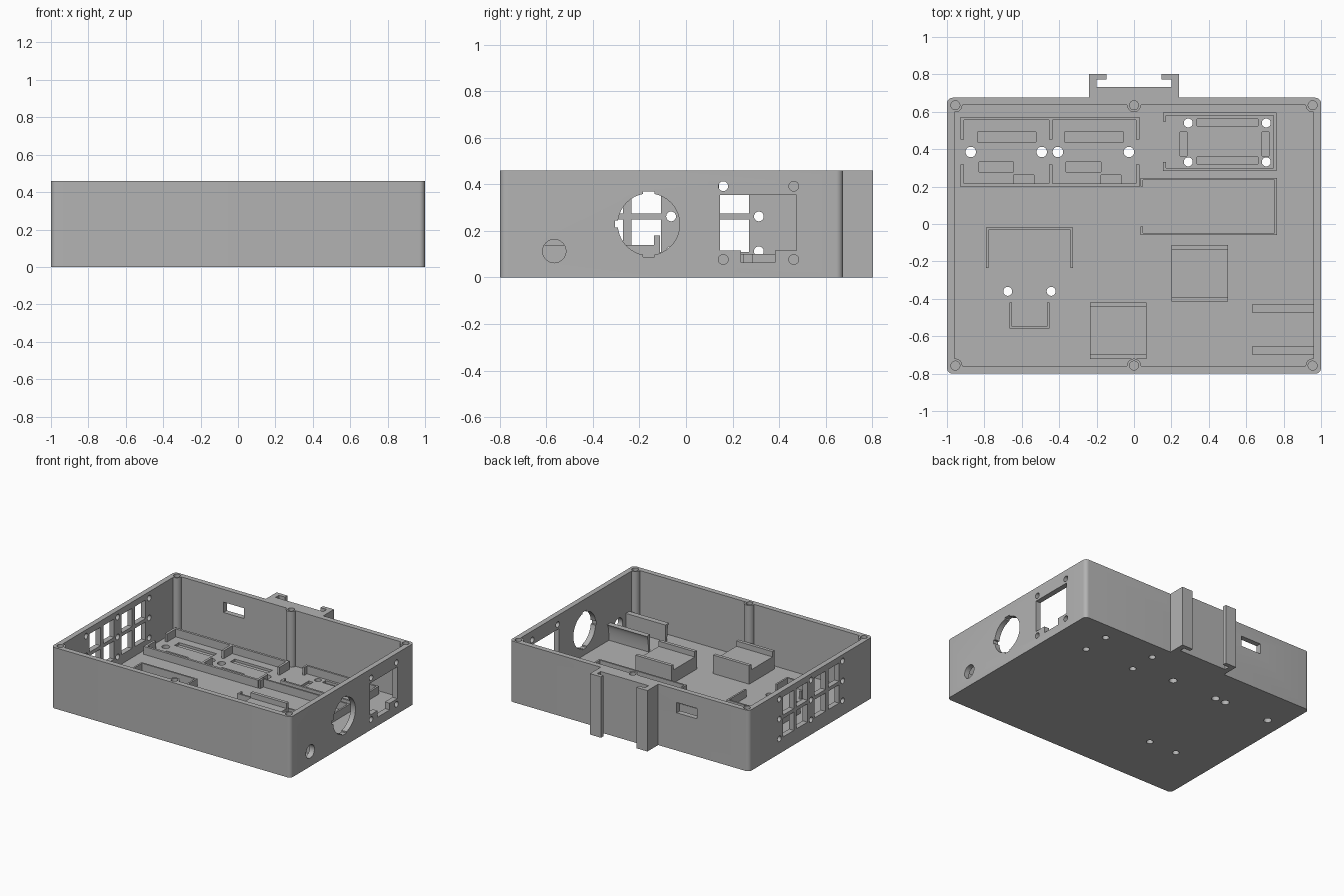
import bpy, bmesh, math
from mathutils import Matrix

if "Cube" in bpy.data.objects:
    bpy.data.objects.remove(bpy.data.objects["Cube"], do_unlink=True)

grey = bpy.data.materials.new("light_grey_plastic")
grey.use_nodes = True
grey.diffuse_color = (0.45, 0.45, 0.45, 1)
grey.node_tree.nodes["Principled BSDF"].inputs["Base Color"].default_value = (0.45, 0.45, 0.45, 1)

W, FRONT, BACK, TOP = 1.0, -0.8, 0.675, 0.46   # case extents
T = 0.04                                       # wall and floor thickness
RIB = 0.1                                      # top of the board frames


def finish(name, bm):
    bmesh.ops.recalc_face_normals(bm, faces=bm.faces[:])
    mesh = bpy.data.meshes.new(name)
    bm.to_mesh(mesh)
    bm.free()
    mesh.materials.append(grey)
    ob = bpy.data.objects.new(name, mesh)
    bpy.context.collection.objects.link(ob)
    return ob


def add_box(bm, x0, x1, y0, y1, z0, z1):
    mat = Matrix.Translation(((x0 + x1) / 2, (y0 + y1) / 2, (z0 + z1) / 2))
    mat = mat @ Matrix.Diagonal((x1 - x0, y1 - y0, z1 - z0, 1))
    return bmesh.ops.create_cube(bm, size=1, matrix=mat)["verts"]


def box(name, *bounds):
    bm = bmesh.new()
    add_box(bm, *bounds)
    return finish(name, bm)


def boxes(name, bounds):
    bm = bmesh.new()
    for b in bounds:
        add_box(bm, *b)
    return finish(name, bm)


def cylinder(name, centre, r, length, axis="Z"):
    bm = bmesh.new()
    mat = Matrix.Translation(centre)
    if axis == "X":
        mat = mat @ Matrix.Rotation(math.pi / 2, 4, "Y")
    bmesh.ops.create_cone(bm, cap_ends=True, segments=40, radius1=r, radius2=r, depth=length, matrix=mat)
    return finish(name, bm)


def prism(name, points, to_3d, shift):
    bm = bmesh.new()
    face = bm.faces.new([bm.verts.new(to_3d(*p)) for p in points])
    ext = bmesh.ops.extrude_face_region(bm, geom=[face])["geom"]
    bmesh.ops.translate(bm, vec=shift, verts=[v for v in ext if isinstance(v, bmesh.types.BMVert)])
    return finish(name, bm)


def cut(target, cutters):
    for c in cutters:
        mod = target.modifiers.new("cut", "BOOLEAN")
        mod.operation, mod.solver, mod.object = "DIFFERENCE", "EXACT", c
        bpy.context.view_layer.objects.active = target
        bpy.ops.object.modifier_apply(modifier=mod.name)
        bpy.data.objects.remove(c, do_unlink=True)


def smooth(ob):
    bpy.ops.object.select_all(action="DESELECT")
    ob.select_set(True)
    bpy.context.view_layer.objects.active = ob
    bpy.ops.object.shade_smooth_by_angle(angle=math.radians(30))


# Outer case with rounded upright corners
bm = bmesh.new()
add_box(bm, -W, W, FRONT, BACK, 0, TOP)
upright = [e for e in bm.edges if abs(e.verts[0].co.z - e.verts[1].co.z) > 0.1]
bmesh.ops.bevel(bm, geom=upright, offset=0.03, segments=6, profile=0.5, affect="EDGES")
case = finish("case", bm)

# Cavity that leaves the six screw posts standing
posts = [(x, y) for x in (-0.955, 0, 0.955) for y in (FRONT + 0.043, BACK - 0.04)]
cavity = box("cavity", -W + T, W - T, FRONT + T, BACK - T, T, 1)
cut(cavity, [cylinder("post", (x, y, 0.5), 0.037, 2) for x, y in posts])
cut(case, [cavity])
cut(case, [cylinder("screw_bore", (x, y, TOP), 0.024, 0.3) for x, y in posts])

# Right-hand wall: sockets, cable hole and screws
SIDE = (0.93, 1.07)
cut(case, [
    cylinder("cable_hole", (W, -0.566, 0.113), 0.05, 0.14, "X"),
    cylinder("round_socket", (W, -0.16, 0.228), 0.133, 0.14, "X"),
    box("upright_keys", *SIDE, -0.185, -0.135, 0.087, 0.37),
    box("side_key", *SIDE, -0.305, -0.2, 0.215, 0.245),
    box("square_socket", *SIDE, 0.146, 0.474, 0.115, 0.355),
    box("socket_notch", *SIDE, 0.236, 0.382, 0.065, 0.2)])
cut(case, [cylinder("socket_screw", (W, y, z), 0.021, 0.14, "X")
           for y in (0.16, 0.463) for z in (0.077, 0.392)])

# Left-hand wall: eight windows and nine screw holes
cut(case, [box("window", -1.07, -0.93, y - 0.064, y + 0.064, z, z + 0.138)
           for y in (0.206, 0.043, -0.171, -0.334) for z in (0.11, 0.275)])
cut(case, [cylinder("window_screw", (-W, y, z), 0.021, 0.14, "X")
           for y in (0.313, -0.064, -0.441) for z in (0.112, 0.262, 0.412)])

# Back wall slot
cut(case, [box("port_slot", -0.565, -0.395, BACK - 0.07, BACK + 0.05, 0.285, 0.363)])

# Screw holes through the floor
twin_x, board_x, board_y = (-0.873, -0.493, -0.407, -0.027), (0.29, 0.707), (0.54, 0.332)
holes = [(x, 0.385, 0.028) for x in twin_x] + [(x, -0.36, 0.024) for x in (-0.675, -0.443)]
holes += [(x, y, 0.024) for x in board_x for y in board_y]
cut(case, [cylinder("floor_hole", (x, y, 0), r, 0.2) for x, y, r in holes])

# Shallow pin pockets in the floor
pockets = []
for dx in (0, 0.466):
    pockets += [(-0.837 + dx, -0.523 + dx, 0.438, 0.492), (-0.83 + dx, -0.643 + dx, 0.277, 0.332),
                (-0.643 + dx, -0.535 + dx, 0.214, 0.262)]
pockets += [(0.337, 0.664, y, y + 0.037) for y in (0.525, 0.321)]
pockets += [(x, x + 0.037, 0.364, 0.493) for x in (0.246, 0.685)]
cut(case, [box("pocket", *p, 0.022, 0.07) for p in pockets])
smooth(case)


def board_frame(name, x0, x1, y0, y1, t, left=None, right=None, back=True, front=True):
    """Ribs around a board; left/right give the length of the corner pieces, None is a full rib."""
    z = (T - 0.004, RIB)
    parts = []
    if back:
        parts.append((x0, x1, y1 - t, y1, *z))
    if front:
        parts.append((x0, x1, y0, y0 + t, *z))
    for xa, n in ((x0, left), (x1 - t, right)):
        if n is None:
            parts.append((xa, xa + t, y0, y1, *z))
        else:
            parts += [(xa, xa + t, y0, y0 + n, *z), (xa, xa + t, y1 - n, y1, *z)]
    return boxes(name, parts)


board_frame("twin_frame_outer", -0.927, -0.436, 0.198, 0.573, 0.018, 0.12, 0.12)
board_frame("twin_frame_inner", -0.454, 0.03, 0.198, 0.573, 0.018, 0.12, 0.12)
board_frame("small_board_frame", 0.155, 0.762, 0.284, 0.595, 0.015, 0.047)
board_frame("long_board_frame", 0.035, 0.765, -0.06, 0.247, 0.013, 0.047)
board_frame("wide_u_frame", -0.792, -0.326, -0.235, -0.02, 0.013, front=False)
board_frame("narrow_u_frame", -0.665, -0.452, -0.56, -0.42, 0.013, back=False)

# Raised cradles with a lip at each end
for name, x, y in (("rear_cradle", 0.2, -0.415), ("front_cradle", -0.235, -0.722)):
    prism(name, [(0, 0.036), (0.303, 0.036), (0.303, 0.18), (0.278, 0.18), (0.278, 0.14),
                 (0.025, 0.14), (0.025, 0.18), (0, 0.18)],
          lambda a, b: (x, y + a, b), (0.302, 0, 0))

# Pair of rails by the cable hole, curved on the outside
curve = [(0.02 + 0.022 * (1 - math.sin(a)), 0.165 - 0.129 * (1 - math.cos(a)))
         for a in [math.pi / 2 * i / 8 for i in range(8, -1, -1)]]
for name, y, s in (("rear_rail", -0.472, 1), ("front_rail", -0.655, -1)):
    rail = prism(name, [(0, 0.036), (0, 0.165)] + [(p, q) for p, q in reversed(curve)],
                 lambda a, b: (0.63, y + s * a, b), (0.335, 0, 0))
    smooth(rail)

# Hanging bracket on the back
half = [(0.24, BACK - 0.005), (0.24, 0.803), (0.148, 0.803), (0.148, 0.773), (0.2, 0.773), (0.2, 0.733)]
prism("back_bracket", half + [(-x, y) for x, y in reversed(half)],
      lambda a, b: (a, b, 0), (0, 0, TOP))
